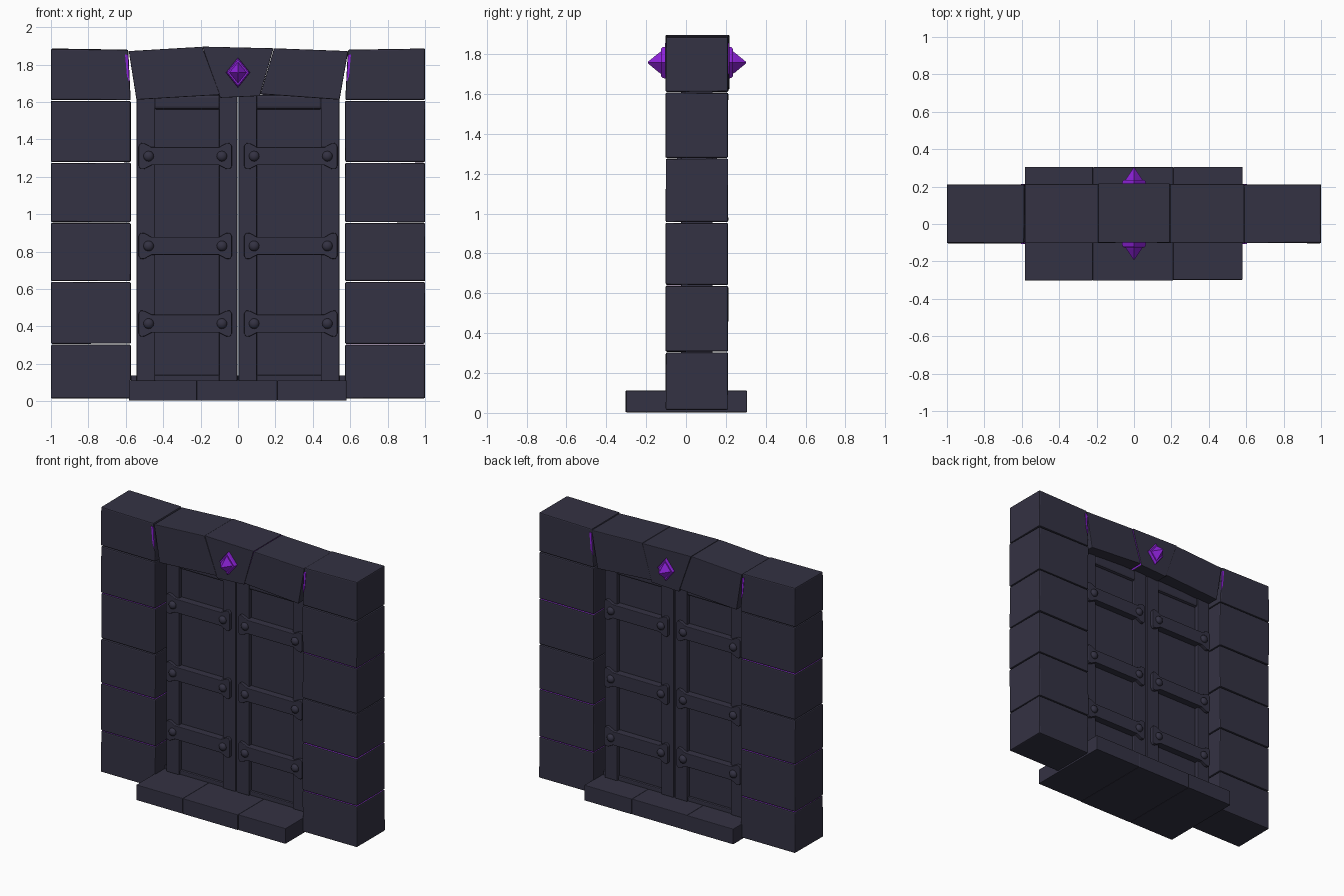
import bpy, bmesh, random
from mathutils import Vector

if "Cube" in bpy.data.objects:
    bpy.data.objects.remove(bpy.data.objects["Cube"])

random.seed(4)
YC = 0.055          # depth centre of the wall and doors


def material(name, rgb):
    m = bpy.data.materials.new(name)
    m.diffuse_color = (*rgb, 1)
    m.use_nodes = True
    m.node_tree.nodes["Principled BSDF"].inputs["Base Color"].default_value = m.diffuse_color
    return m


STONE = material("dark slate", (0.034, 0.032, 0.056))
PURPLE = material("glowing purple", (0.27, 0.016, 0.70))


def finish(name, bm, mats, bevel=0.0):
    bmesh.ops.recalc_face_normals(bm, faces=bm.faces)
    me = bpy.data.meshes.new(name)
    bm.to_mesh(me)
    bm.free()
    for m in mats:
        me.materials.append(m)
    ob = bpy.data.objects.new(name, me)
    bpy.context.collection.objects.link(ob)
    if bevel:
        mod = ob.modifiers.new("soft_edges", 'BEVEL')
        mod.width = bevel
        mod.segments = 2
        mod.limit_method = 'ANGLE'
        mod.material = 0
    return ob


def prism(name, pts, y0, y1, bevel=0.006, jitter=0.0, mats=(STONE,), rule=None):
    """Extrude an (x, z) outline from y0 to y1."""
    bm = bmesh.new()
    f = bm.faces.new([bm.verts.new((x, y0, z)) for x, z in pts])
    new = bmesh.ops.extrude_face_region(bm, geom=[f])["geom"]
    for v in new:
        if isinstance(v, bmesh.types.BMVert):
            v.co.y = y1
    for v in bm.verts:
        v.co += Vector([random.uniform(-jitter, jitter) for _ in range(3)])
    bmesh.ops.recalc_face_normals(bm, faces=bm.faces)
    bm.normal_update()
    if rule:
        for f in bm.faces:
            f.material_index = int(rule(f))
    return finish(name, bm, mats, bevel)


def rect(x0, x1, z0, z1):
    return [(x0, z0), (x1, z0), (x1, z1), (x0, z1)]


# Pillars: six stacked blocks per side, purple on some hidden joint faces
levels = [0.015, 0.305, 0.64, 0.955, 1.277, 1.608, 1.885]
for s, side in ((-1, "left"), (1, "right")):
    for i in range(6):
        lo = levels[i] + (0.0025 if i else 0)
        hi = levels[i + 1] - (0.0025 if i < 5 else 0)
        pts = rect(s * 0.573, s * 1.0, lo, hi)
        if i == 5:
            pts[3] = (s * 0.587, hi - 0.006)
        prism(f"{side}_pillar_block_{i + 1}", pts, -0.102, 0.211, 0.007, 0.0012,
              (STONE, PURPLE),
              lambda f, i=i: f.normal.z > 0.9 and i in (0, 1, 3))
    # Purple sliver between pillar and lintel
    prism(f"{side}_glow_crack", [(s * 0.604, 1.855), (s * 0.588, 1.85), (s * 0.58, 1.70),
                                 (s * 0.594, 1.74)], -0.106, 0.215, 0, 0, (PURPLE,))

# Lintel: two wedge blocks and a keystone, fitted tightly
prism("lintel_left", [(-0.543, 1.612), (-0.096, 1.638), (-0.191, 1.895), (-0.584, 1.872)],
      -0.102, 0.213, 0.004, 0.0)
prism("lintel_keystone", [(-0.0955, 1.622), (0.116, 1.632), (0.19, 1.887), (-0.1905, 1.896)],
      -0.099, 0.217, 0.003, 0.0, (STONE, PURPLE), lambda f: f.normal.x > 0.7)
prism("lintel_right", [(0.119, 1.642), (0.543, 1.612), (0.589, 1.872), (0.193, 1.887)],
      -0.102, 0.213, 0.005, 0.0)

# Doorstep in three slabs, plus the threshold under the doors
for n, x0, x1, y0, y1 in (("left", -0.583, -0.2195, -0.302, 0.306),
                          ("middle", -0.22, 0.21, -0.303, 0.304),
                          ("right", 0.2095, 0.58, -0.299, 0.306)):
    prism(f"doorstep_{n}", rect(x0, x1, 0.003, 0.112), y0, y1, 0.004)
prism("threshold", rect(-0.572, 0.572, 0.1, 0.138), 0.002, 0.108, 0.004)


def rivet(name, x, y, z):
    bm = bmesh.new()
    bmesh.ops.create_uvsphere(bm, u_segments=12, v_segments=8, radius=0.028)
    for f in bm.faces:
        f.smooth = True
    for v in bm.verts:
        v.co = Vector((v.co.x + x, v.co.z * 0.75 + y, v.co.y + z))
    finish(name, bm, (STONE,))


def door_slab(name, pts, front, bevel=0.006):
    """Part of a door, running from its front depth to the mirrored back."""
    prism(name, pts, front, 2 * YC - front, bevel)


# Door leaves: stiles, rails, recessed panel, iron straps and rivets on both faces
STRAP = -0.046
for s, side in ((-1, "left"), (1, "right")):
    for n, a, b in (("inner", 0.004, 0.102), ("outer", 0.443, 0.543)):
        door_slab(f"{side}_{n}_stile", rect(s * a, s * b, 0.108, 1.64), -0.024)
    door_slab(f"{side}_panel", rect(s * 0.09, s * 0.45, 0.108, 1.62), 0.004, 0)
    door_slab(f"{side}_top_rail", rect(s * 0.09, s * 0.45, 1.56, 1.64), -0.018, 0.015)
    door_slab(f"{side}_bottom_rail", rect(s * 0.09, s * 0.45, 0.105, 0.14), -0.012)
    c = s * 0.282
    for k, z in enumerate((0.415, 0.83, 1.31)):
        half = [(-0.249, 0.055), (-0.238, 0.07), (-0.218, 0.068), (-0.18, 0.048)]
        top = half + [(-x, h) for x, h in reversed(half)]
        outline = top + [(x, -h) for x, h in reversed(top)]
        door_slab(f"{side}_strap_{k + 1}", [(c + x, z + h) for x, h in outline], STRAP, 0.004)
        for d in (-0.196, 0.196):
            for n, y in (("front", STRAP), ("back", 2 * YC - STRAP)):
                rivet(f"{side}_{n}_rivet", c + d, y, z)

# Diamond gems on both faces of the keystone
rings = [(0.06, 0.075, 0.14), (0.065, 0.081, 0.15), (0.062, 0.077, 0.173),
         (0.056, 0.069, 0.18), (0.046, 0.056, 0.18), (0.04, 0.05, 0.19),
         (0.003, 0.004, 0.246)]
for s, side in ((-1, "front"), (1, "back")):
    bm = bmesh.new()
    loops = [[bm.verts.new((x, YC + s * d, 1.757 + z))
              for x, z in ((rx, 0), (0, rz), (-rx, 0), (0, -rz))] for rx, rz, d in rings]
    for a, b in zip(loops, loops[1:]):
        for j in range(4):
            bm.faces.new((a[j], a[(j + 1) % 4], b[(j + 1) % 4], b[j]))
    bm.faces.new(loops[0])
    bm.faces.new(loops[-1])
    finish(f"{side}_gem", bm, (PURPLE,))
